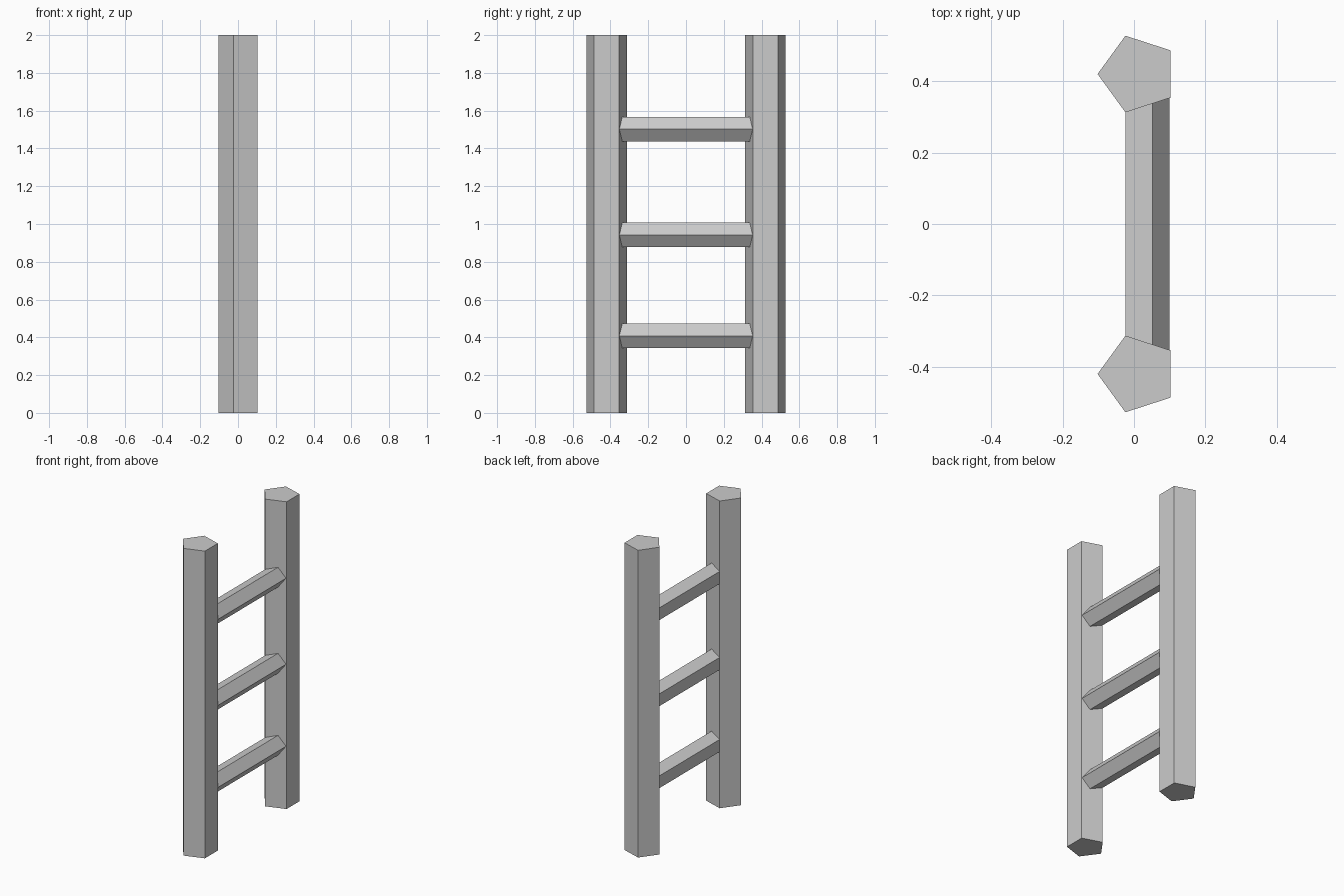
import bpy
import bmesh
from math import cos, sin, pi
from mathutils import Vector

if "Cube" in bpy.data.objects:
    bpy.data.objects.remove(bpy.data.objects["Cube"])


def pentagon_prism(name, start, axis, side, point_dir, radius):
    """Five-sided bar: one corner points along point_dir, extruded along axis."""
    bm = bmesh.new()
    ring = []
    for i in range(5):
        a = 2 * pi * i / 5
        ring.append(bm.verts.new(start + radius * (cos(a) * point_dir + sin(a) * side)))
    base = bm.faces.new(ring)
    top = bmesh.ops.extrude_face_region(bm, geom=[base], use_keep_orig=True)
    verts = [g for g in top["geom"] if isinstance(g, bmesh.types.BMVert)]
    bmesh.ops.translate(bm, verts=verts, vec=axis)
    bmesh.ops.recalc_face_normals(bm, faces=bm.faces)
    mesh = bpy.data.meshes.new(name)
    bm.to_mesh(mesh)
    bm.free()
    obj = bpy.data.objects.new(name, mesh)
    bpy.context.collection.objects.link(obj)
    return obj


X, Y, Z = Vector((1, 0, 0)), Vector((0, 1, 0)), Vector((0, 0, 1))

# Upright rails, corner facing -x
for label, y in (("near", -0.42), ("far", 0.42)):
    pentagon_prism(f"{label}_rail", Vector((0.0108, y, 0)), 2 * Z, Y, -X, 0.1128)

# Rungs, corner facing +x, ends sunk into the rails
half = 0.38
for i, z in enumerate((0.408, 0.942, 1.502)):
    pentagon_prism(f"rung_{i + 1}", Vector((0.031, -half, z)), 2 * half * Y, Z, X, 0.068)
